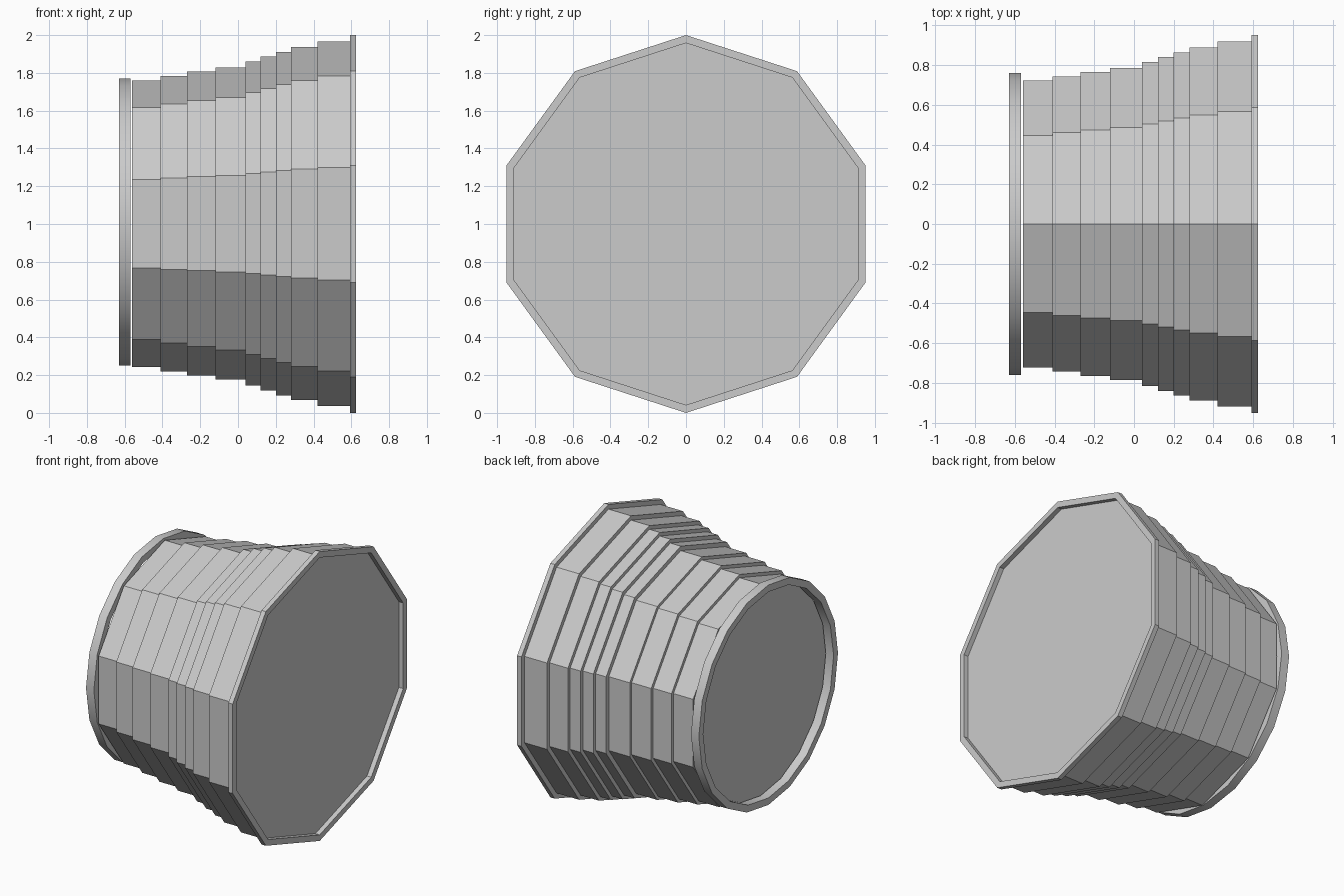
import bpy, bmesh
from math import sin, cos, tau

cube = bpy.data.objects.get("Cube")
if cube:
    bpy.data.objects.remove(cube, do_unlink=True)

grey = bpy.data.materials.new("light grey")
grey.use_nodes = True
grey.diffuse_color = (0.6, 0.6, 0.6, 1)
grey.node_tree.nodes["Principled BSDF"].inputs["Base Color"].default_value = (0.6, 0.6, 0.6, 1)


def lathe_x(name, profile, sides, centre_z, closed=False):
    """Sweep (x, radius) points round a horizontal axis; cap the ends or close the loop."""
    bm = bmesh.new()
    rings = []
    for x, r in profile:
        rings.append([bm.verts.new((x, r * sin(tau * i / sides), centre_z + r * cos(tau * i / sides)))
                      for i in range(sides)])
    pairs = list(zip(rings, rings[1:]))
    if closed:
        pairs.append((rings[-1], rings[0]))
    else:
        bm.faces.new(rings[0])
        bm.faces.new(rings[-1])
    for a, b in pairs:
        for i in range(sides):
            j = (i + 1) % sides
            bm.faces.new((a[i], a[j], b[j], b[i]))
    bmesh.ops.recalc_face_normals(bm, faces=bm.faces[:])
    mesh = bpy.data.meshes.new(name)
    bm.to_mesh(mesh)
    bm.free()
    mesh.materials.append(grey)
    obj = bpy.data.objects.new(name, mesh)
    bpy.context.collection.objects.link(obj)
    return obj


# Stepped ten-sided body, each step slightly wider than the last
starts = [-0.56, -0.41, -0.27, -0.12, 0.04, 0.12, 0.20, 0.28, 0.42, 0.592]
radii = [0.759, 0.782, 0.805, 0.826, 0.857, 0.884, 0.909, 0.935, 0.965]
steps = []
for x0, x1, r in zip(starts, starts[1:], radii):
    steps += [(x0, r), (x1, r)]
lathe_x("stepped_body", steps, 10, 1.002)

# Raised rim around the wide end, leaving the end face recessed
lathe_x("end_rim", [(0.592, 1.0), (0.625, 1.0), (0.625, 0.958), (0.592, 0.958)], 10, 1.0, closed=True)

# Thin round ring floating just off the narrow end
ring = lathe_x("round_ring", [(-0.63, 0.76), (-0.57, 0.76), (-0.57, 0.712), (-0.63, 0.712)],
               20, 1.01, closed=True)
bpy.ops.object.select_all(action="DESELECT")
ring.select_set(True)
bpy.context.view_layer.objects.active = ring
bpy.ops.object.shade_smooth_by_angle()
